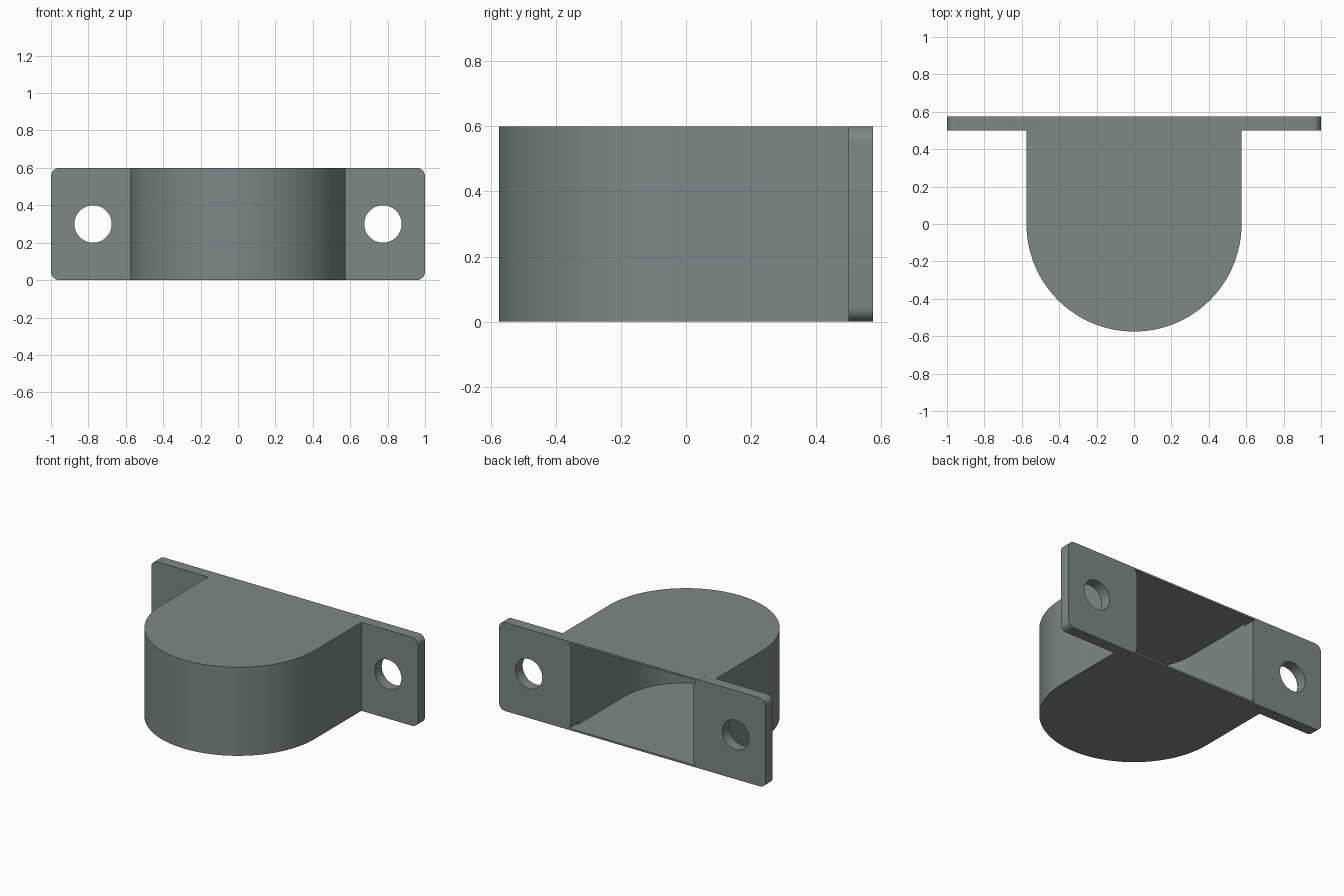
import bpy, bmesh, math

if "Cube" in bpy.data.objects:
    bpy.data.objects.remove(bpy.data.objects["Cube"])

R, CAV = 0.575, 0.46          # outer and cavity radius
H, LID = 0.6, 0.012           # height and lid thickness
BACK, PLATE = 0.575, 0.5      # back face and front face of the ears

grey = bpy.data.materials.new("slate grey")
grey.diffuse_color = (0.205, 0.245, 0.245, 1)
grey.use_nodes = True
grey.node_tree.nodes["Principled BSDF"].inputs["Base Color"].default_value = grey.diffuse_color


def prism(name, pts, vec):
    """Extrude a closed outline of 3D points along vec."""
    bm = bmesh.new()
    face = bm.faces.new([bm.verts.new(p) for p in pts])
    ext = bmesh.ops.extrude_face_region(bm, geom=[face])
    bmesh.ops.translate(bm, vec=vec, verts=[g for g in ext["geom"] if isinstance(g, bmesh.types.BMVert)])
    bmesh.ops.recalc_face_normals(bm, faces=bm.faces)
    mesh = bpy.data.meshes.new(name)
    bm.to_mesh(mesh)
    bm.free()
    mesh.materials.append(grey)
    ob = bpy.data.objects.new(name, mesh)
    bpy.context.collection.objects.link(ob)
    return ob


def arc(cx, cy, r, a0, a1, n):
    return [(cx + r * math.cos(math.radians(a0 + (a1 - a0) * i / n)),
             cy + r * math.sin(math.radians(a0 + (a1 - a0) * i / n))) for i in range(n + 1)]


def cut(ob, cutter):
    """Subtract the cutter, apply the result and shade it."""
    mod = ob.modifiers.new("cut", "BOOLEAN")
    mod.operation, mod.solver, mod.object = "DIFFERENCE", "EXACT", cutter
    bpy.ops.object.select_all(action="DESELECT")
    bpy.context.view_layer.objects.active = ob
    ob.select_set(True)
    bpy.ops.object.modifier_apply(modifier=mod.name)
    bpy.ops.object.shade_smooth_by_angle(angle=math.radians(30))
    bpy.data.objects.remove(cutter)


# Rounded pocket: U-shaped wall with thin lids above and below, open at the back
outline = arc(0, 0, R, 180, 360, 64) + [(R, PLATE), (0.5, PLATE), (0.5, BACK),
                                        (-0.5, BACK), (-0.5, PLATE), (-R, PLATE)]
pocket = prism("pocket", [(x, y, 0) for x, y in outline], (0, 0, H))
hollow = arc(0, 0, CAV, 180, 360, 64) + [(CAV, PLATE), (0.7, PLATE), (0.7, 0.7),
                                         (-0.7, 0.7), (-0.7, PLATE), (-CAV, PLATE)]
cut(pocket, prism("hollow", [(x, y, LID) for x, y in hollow], (0, 0, H - 2 * LID)))

# Mounting ears: rounded plates, each with a screw hole
C = 0.045
for side, label in ((-1, "left"), (1, "right")):
    pts = []
    for cx, cz, a in ((1 - C, H - C, 0), (CAV + C, H - C, 90), (CAV + C, C, 180), (1 - C, C, 270)):
        pts += arc(cx, cz, C, a, a + 90, 8)
    ear = prism(label + "_ear", [(side * x, PLATE, z) for x, z in pts], (0, BACK - PLATE, 0))
    hole = arc(side * 0.775, 0.3, 0.1, 0, 352.5, 47)
    cut(ear, prism("hole", [(x, 0.4, z) for x, z in hole], (0, 0.3, 0)))
